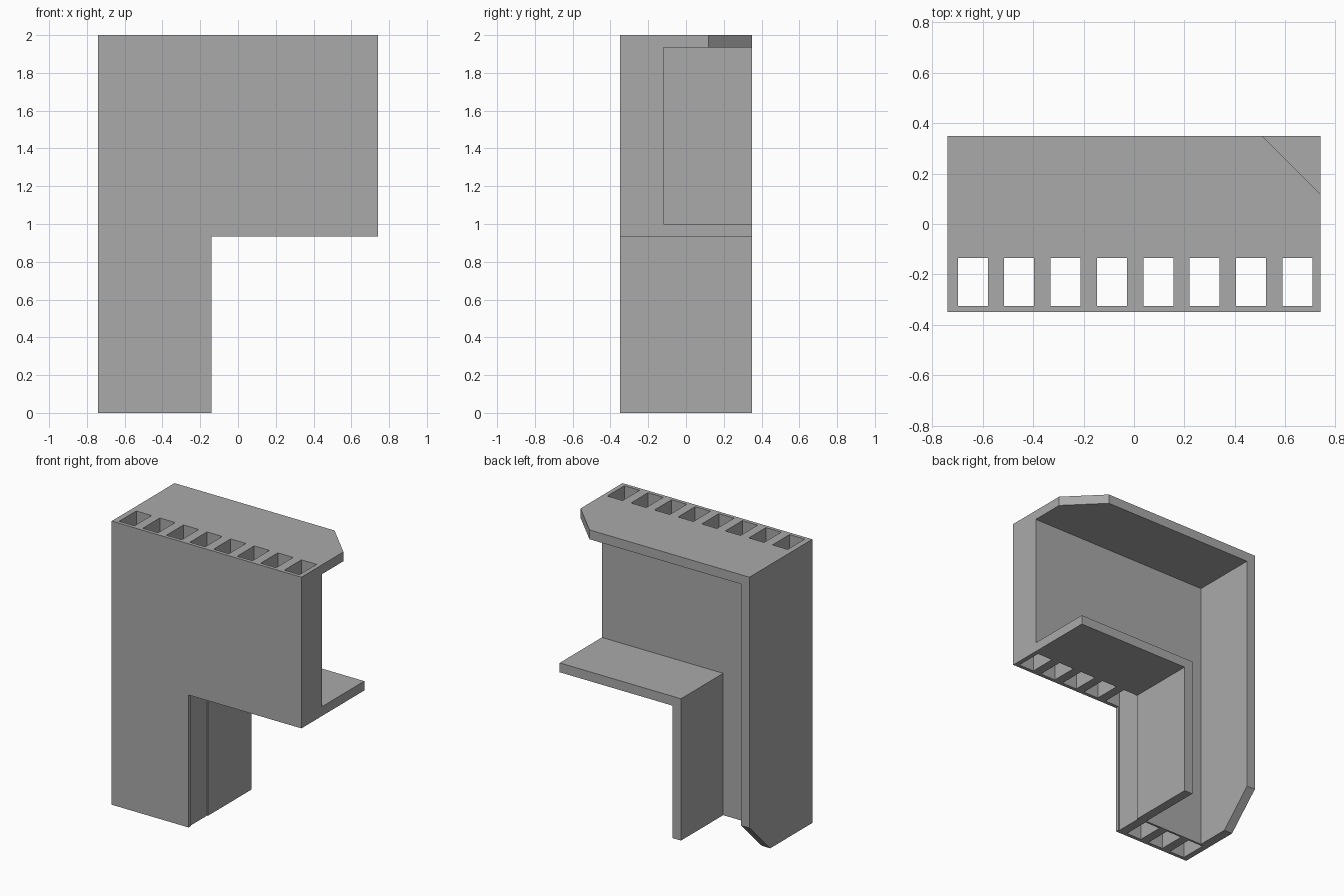
import bpy, bmesh
from mathutils import Vector

cube = bpy.data.objects.get("Cube")
if cube:
    bpy.data.objects.remove(cube, do_unlink=True)

# Main dimensions
W, D, H = 0.74, 0.35, 2.0        # half width, half depth, height
T = 0.066                        # flange thickness
LEG, ARM = -0.14, 0.934          # inner corner of the L
BACK = -0.12                     # rear face of the front slab
CH = 0.232                       # corner chamfer
OUT = 0.1                        # cutter overshoot

grey = bpy.data.materials.new("plain_grey")
grey.use_nodes = True
colour = (0.4, 0.4, 0.4, 1)
grey.diffuse_color = colour
grey.node_tree.nodes["Principled BSDF"].inputs["Base Color"].default_value = colour


def prism(name, outlines, offset):
    """Closed prisms from lists of corners, swept along offset."""
    bm = bmesh.new()
    for outline in outlines:
        face = bm.faces.new([bm.verts.new(p) for p in outline])
        swept = bmesh.ops.extrude_face_region(bm, geom=[face], use_keep_orig=True)
        verts = [v for v in swept["geom"] if isinstance(v, bmesh.types.BMVert)]
        bmesh.ops.translate(bm, verts=verts, vec=Vector(offset))
    bmesh.ops.recalc_face_normals(bm, faces=bm.faces)
    mesh = bpy.data.meshes.new(name)
    bm.to_mesh(mesh)
    bm.free()
    mesh.materials.append(grey)
    obj = bpy.data.objects.new(name, mesh)
    bpy.context.collection.objects.link(obj)
    return obj


def ell(x0, x1, x2, z0, z1, z2, y):
    """Upside-down L outline: leg x0..x1, arm z1..z2 reaching to x2."""
    return [(x0, y, z0), (x1, y, z0), (x1, y, z1),
            (x2, y, z1), (x2, y, z2), (x0, y, z2)]


# L-shaped body
body = prism("wall_block", [ell(-W, LEG, W, 0, ARM, H, -D)], (0, 2 * D, 0))

# Rear pocket, leaving the slab and the flanges around it
pocket = prism("pocket_cutter",
               [ell(-W + T, LEG - T, W + OUT, -OUT, ARM + T, H - T, BACK)],
               (0, D - BACK + OUT, 0))

# Row of vertical shafts through the slab
shafts = []
for i in range(8):
    a = -0.699 + i * 0.184
    b = a + 0.119
    shafts.append([(a, -0.325, -OUT), (b, -0.325, -OUT),
                   (b, -0.135, -OUT), (a, -0.135, -OUT)])
shaft_cutter = prism("shaft_cutter", shafts, (0, 0, H + 2 * OUT))

# Chamfers on the free rear corners of the top and side flanges
e = 0.05
top_chamfer = prism("top_chamfer_cutter",
                    [[(W - CH - e, D + e, H - 2 * T), (W + e, D + e, H - 2 * T),
                      (W + e, D - CH - e, H - 2 * T)]], (0, 0, 4 * T))
side_chamfer = prism("side_chamfer_cutter",
                     [[(-W - T, D - CH - e, -e), (-W - T, D + e, -e),
                       (-W - T, D + e, CH + e)]], (3 * T, 0, 0))

# Cut everything, then bake the result and drop the cutters
cutters = [pocket, shaft_cutter, top_chamfer, side_chamfer]
for cutter in cutters:
    cutter.hide_render = True
    mod = body.modifiers.new(cutter.name, "BOOLEAN")
    mod.operation = "DIFFERENCE"
    mod.solver = "EXACT"
    mod.object = cutter

bpy.context.view_layer.update()
graph = bpy.context.evaluated_depsgraph_get()
baked = bpy.data.meshes.new_from_object(body.evaluated_get(graph))
body.modifiers.clear()
body.data = baked
for cutter in cutters:
    bpy.data.objects.remove(cutter, do_unlink=True)
